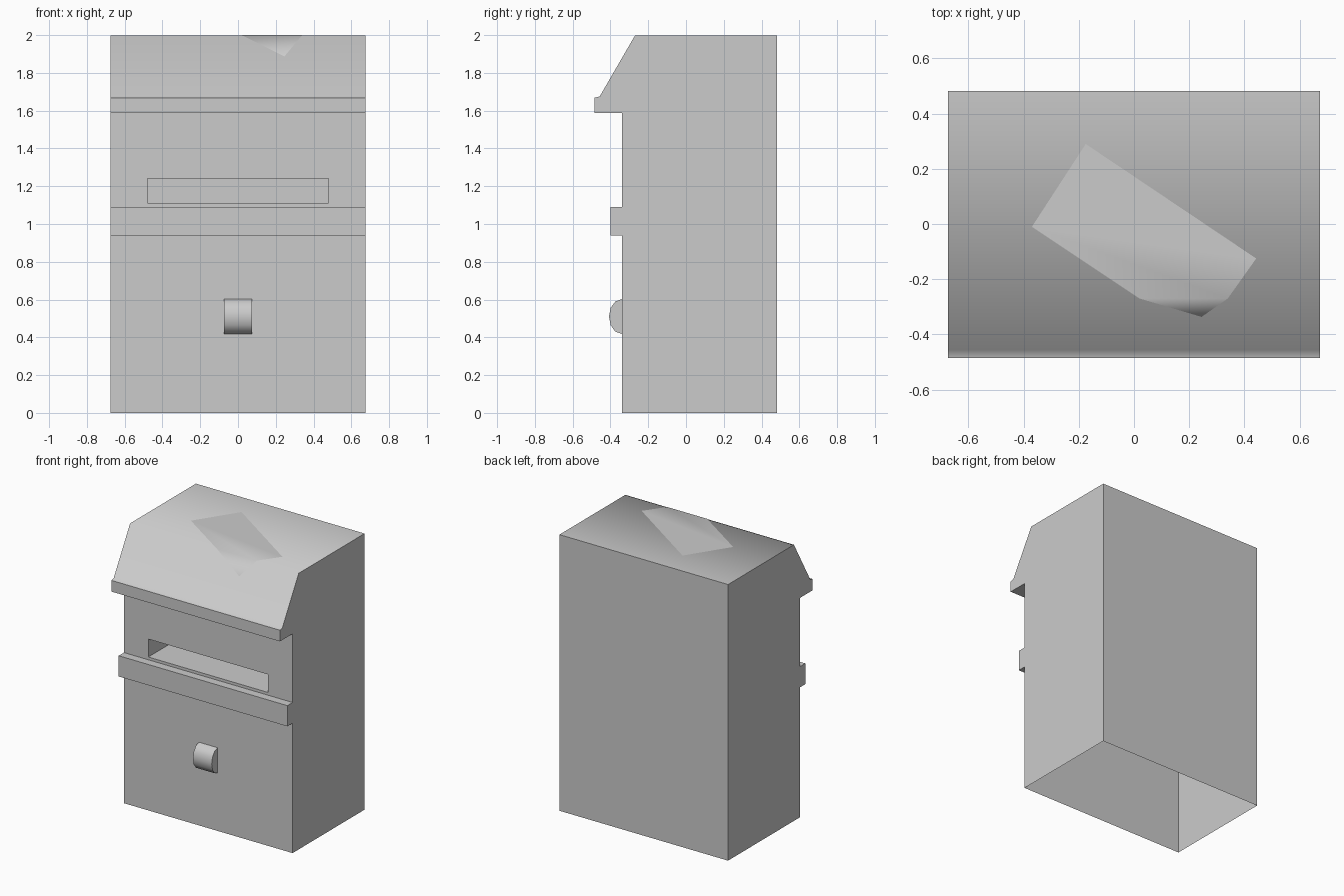
import bpy, bmesh, math
from mathutils import Vector

cube = bpy.data.objects.get("Cube")
if cube:
    bpy.data.objects.remove(cube, do_unlink=True)

grey = bpy.data.materials.new("plain grey")
grey.use_nodes = True
grey.diffuse_color = (0.6, 0.6, 0.6, 1)
grey.node_tree.nodes["Principled BSDF"].inputs["Base Color"].default_value = (0.6, 0.6, 0.6, 1)


def finish(name, bm):
    mesh = bpy.data.meshes.new(name)
    bm.to_mesh(mesh)
    bm.free()
    obj = bpy.data.objects.new(name, mesh)
    mesh.materials.append(grey)
    bpy.context.collection.objects.link(obj)
    return obj


def smooth(obj, degrees):
    bpy.ops.object.select_all(action='DESELECT')
    obj.select_set(True)
    bpy.context.view_layer.objects.active = obj
    bpy.ops.object.shade_smooth_by_angle(angle=math.radians(degrees))


def extrude_profile(name, profile, half_width):
    """Sweep a (y, z) outline along x, symmetric about x = 0."""
    bm = bmesh.new()
    face = bm.faces.new([bm.verts.new((-half_width, y, z)) for y, z in profile])
    side = bmesh.ops.extrude_face_region(bm, geom=[face])["geom"]
    verts = [v for v in side if isinstance(v, bmesh.types.BMVert)]
    bmesh.ops.translate(bm, verts=verts, vec=(2 * half_width, 0, 0))
    bmesh.ops.recalc_face_normals(bm, faces=bm.faces)
    return finish(name, bm)


# Body with ledge, overhanging lip and sloped hood in one outline
front, back, top = -0.34, 0.483, 1.998
body = extrude_profile("body", [
    (back, 0), (front, 0), (front, 0.94), (-0.4, 0.94), (-0.4, 1.09),
    (front, 1.09), (front, 1.587), (-0.485, 1.587), (-0.485, 1.668),
    (-0.457, 1.675), (-0.27, top), (back, top)], 0.675)

# Letter slot: a recessed pocket in the front wall
cutter = extrude_profile("slot_cutter", [
    (front - 0.05, 1.11), (front + 0.4, 1.11),
    (front + 0.4, 1.24), (front - 0.05, 1.24)], 0.48)
cutter.hide_render = True
cut = body.modifiers.new("slot", 'BOOLEAN')
cut.operation, cut.solver, cut.object = 'DIFFERENCE', 'EXACT', cutter
bpy.context.view_layer.objects.active = body
bpy.ops.object.modifier_apply(modifier=cut.name)
bpy.data.objects.remove(cutter, do_unlink=True)

# The shell is open underneath
bm = bmesh.new()
bm.from_mesh(body.data)
bottom = [f for f in bm.faces if f.calc_center_median().z < 0.001]
bmesh.ops.delete(bm, geom=bottom, context='FACES')
bm.to_mesh(body.data)
bm.free()
smooth(body, 65)

# Rounded handle on the lower front
arc = [math.radians(a) for a in range(90, 271, 30)]
handle = extrude_profile("handle", [
    (front + 0.068 * math.cos(a), 0.51 + 0.092 * math.sin(a)) for a in arc], 0.075)
smooth(handle, 50)

# Skewed label lying on the top and folding over the hood slope
bm = bmesh.new()
lift, fold = 0.002, -0.27
normal = Vector((0, -(top - 1.675), 0.187)).normalized()


def label_vert(x, y):
    drop = max(0, fold - y) * (top - 1.675) / 0.187
    offset = normal * lift if y < fold else Vector((0, 0, lift))
    return bm.verts.new(Vector((x, y, top - drop)) + offset)


fold_a, fold_b = label_vert(0.02, fold), label_vert(0.34, fold)
bm.faces.new([label_vert(-0.175, 0.29), label_vert(-0.37, -0.01),
              fold_a, fold_b, label_vert(0.443, -0.125)])
bm.faces.new([fold_a, label_vert(0.245, -0.335), fold_b])
label = finish("top_label", bm)
smooth(label, 65)
